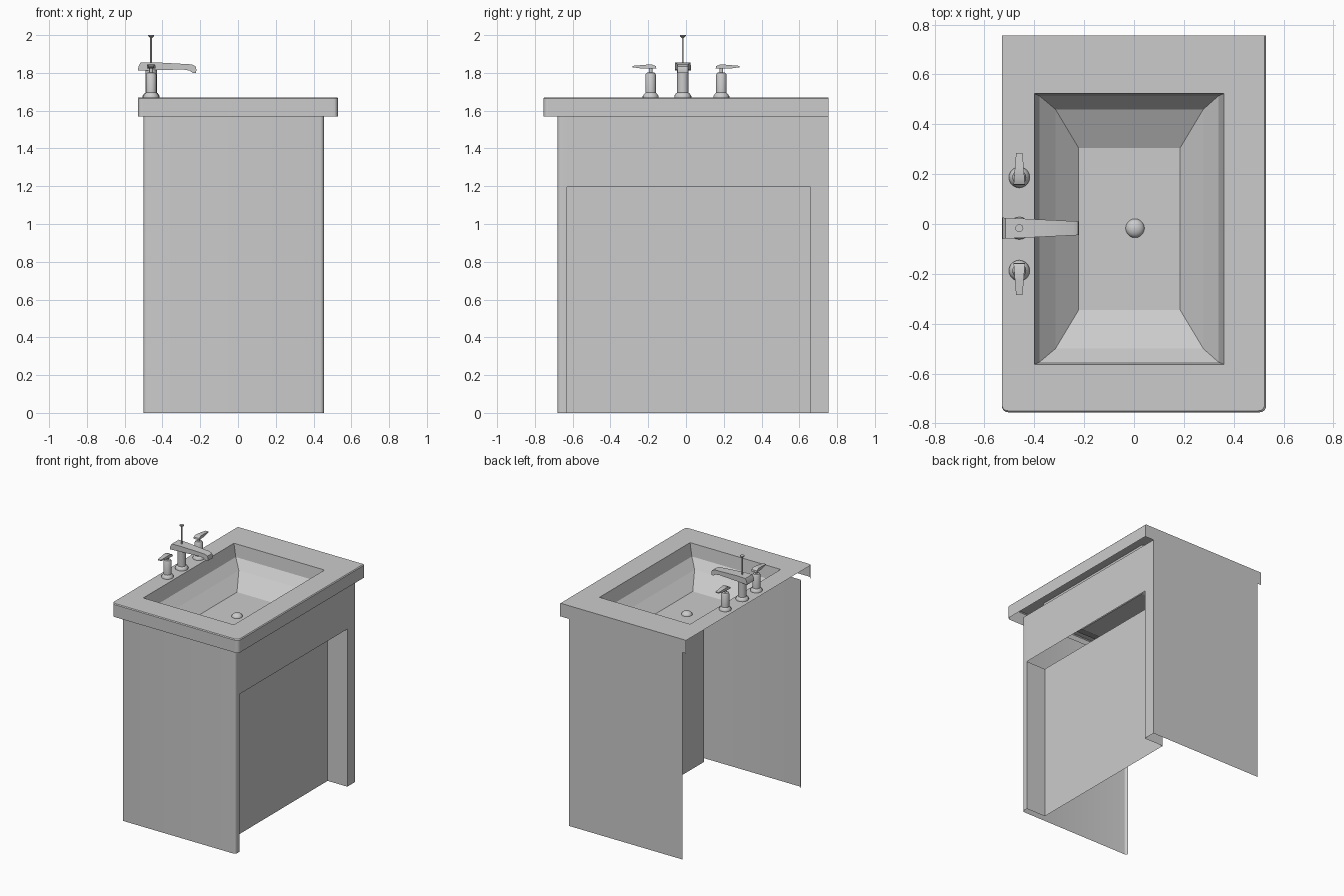
import bpy, bmesh
from math import sin, cos, pi
from mathutils import Matrix

if "Cube" in bpy.data.objects:
    bpy.data.objects.remove(bpy.data.objects["Cube"])


def finish(name, bm, smooth=False):
    me = bpy.data.meshes.new(name)
    bm.to_mesh(me)
    bm.free()
    ob = bpy.data.objects.new(name, me)
    bpy.context.collection.objects.link(ob)
    if smooth:
        bpy.ops.object.select_all(action='DESELECT')
        bpy.context.view_layer.objects.active = ob
        ob.select_set(True)
        bpy.ops.object.shade_smooth_by_angle(angle=0.7)
    return ob


def ring(bm, pts, z):
    return [bm.verts.new((x, y, z)) for x, y in pts]


def skin(bm, a, b, closed=False):
    n = len(a)
    for i in range(n if closed else n - 1):
        j = (i + 1) % n
        bm.faces.new((a[i], a[j], b[j], b[i]))


def sheet(name, pts, z0, z1, smooth=False):
    bm = bmesh.new()
    skin(bm, ring(bm, pts, z0), ring(bm, pts, z1))
    return finish(name, bm, smooth)


def rect(x0, x1, y0, y1):
    return [(x0, y0), (x1, y0), (x1, y1), (x0, y1)]


def rounded_front(x0, x1, y, r, n=5):
    left = [(x0 + r - r * cos(t), y + r - r * sin(t)) for t in [i * pi / 2 / n for i in range(n + 1)]]
    right = [(x1 - r + r * sin(t), y + r - r * cos(t)) for t in [i * pi / 2 / n for i in range(n + 1)]]
    return left + right


def lathe(name, profile, x, y, seg=20):
    bm = bmesh.new()
    rings = [ring(bm, [(x + r * cos(2 * pi * i / seg), y + r * sin(2 * pi * i / seg))
                       for i in range(seg)], z) for r, z in profile]
    for a, b in zip(rings, rings[1:]):
        skin(bm, a, b, True)
    bm.faces.new(rings[-1])
    return finish(name, bm, True)


def blade(name, profile, w0, w1, x, y, angle):
    # side profile (u, z), width tapering from w0 to w1 along u
    bm = bmesh.new()
    u0, u1 = min(p[0] for p in profile), max(p[0] for p in profile)
    sides = []
    for s in (-1, 1):
        sides.append([bm.verts.new((u, s * (w0 + (w1 - w0) * (u - u0) / (u1 - u0)) / 2, z))
                      for u, z in profile])
    skin(bm, sides[0], sides[1], True)
    bm.faces.new(sides[0])
    bm.faces.new(sides[1][::-1])
    bmesh.ops.recalc_face_normals(bm, faces=bm.faces)
    bmesh.ops.transform(bm, verts=bm.verts,
                        matrix=Matrix.Translation((x, y, 0)) @ Matrix.Rotation(angle, 4, 'Z'))
    return finish(name, bm, True)


# Cabinet: open-backed sheet panels with a recess in the +x side
CX, RX, Y0, Y1 = 0.455, 0.29, -0.63, 0.66
sheet("cabinet_front_panel", rounded_front(-0.50, CX, -0.68, 0.02) + [(CX, Y0)], 0, 1.57, True)
sheet("cabinet_back_panel", [(CX, Y1), (CX, 0.755), (-0.50, 0.755)], 0, 1.57)
sheet("cabinet_header", [(CX, Y0), (CX, Y1)], 1.195, 1.57)
sheet("cabinet_recess", [(CX, Y0), (RX, Y0), (RX, Y1), (CX, Y1)], 0, 1.195)

# Countertop: skirt on three sides, eased edge, top with basin opening
opening = rect(-0.40, 0.36, -0.563, 0.523)
bm = bmesh.new()
outlines = []
for d, z in ((0, 1.57), (0, 1.664), (0.006, 1.67)):
    pts = rounded_front(-0.53, 0.53 - d, -0.755 + d, 0.025) + [(0.53 - d, 0.755), (-0.53, 0.755)]
    outlines.append(ring(bm, pts, z))
skin(bm, outlines[0], outlines[1])
skin(bm, outlines[1], outlines[2])
edges = []
for loop in (outlines[2], ring(bm, opening, 1.67)):
    for a, b in zip(loop, loop[1:] + loop[:1]):
        edges.append(bm.edges.get((a, b)) or bm.edges.new((a, b)))
bmesh.ops.triangle_fill(bm, edges=edges, use_beauty=True, normal=(0, 0, 1))
finish("countertop", bm)

# Basin: steep rim easing into a sloped bowl and flat floor
bm = bmesh.new()
levels = [ring(bm, p, z) for p, z in (
    (opening, 1.67),
    (rect(-0.378, 0.338, -0.553, 0.513), 1.575),
    (rect(-0.315, 0.278, -0.50, 0.46), 1.51),
    (rect(-0.222, 0.185, -0.345, 0.305), 1.43))]
for a, b in zip(levels, levels[1:]):
    skin(bm, a, b, True)
bm.faces.new(levels[-1])
finish("basin", bm)

# Domed drain plug
lathe("drain_plug", [(0.038 * cos(t), 1.43 + 0.026 * sin(t))
                     for t in [i * pi / 2 / 6 * 0.97 for i in range(7)]], 0.004, -0.017)

# Spout with its column and lift rod
FX, FY = -0.46, -0.017
lathe("spout_column", [(0.045, 1.67), (0.045, 1.678), (0.036, 1.692), (0.03, 1.695), (0.03, 1.815)], FX, FY)
blade("spout", [(-0.07, 1.812), (-0.067, 1.835), (-0.055, 1.856), (0.02, 1.856), (0.215, 1.845),
                (0.235, 1.835), (0.24, 1.818), (0.238, 1.80), (0.22, 1.80), (0.205, 1.812),
                (0.17, 1.818)], 0.085, 0.055, FX, FY, 0)
lathe("lift_rod", [(0.005, 1.85), (0.005, 1.985), (0.016, 1.995), (0.016, 2.0)], FX, FY, 12)

# Two lever handles mirrored either side of the spout
for s, side in ((1, "left"), (-1, "right")):
    hy = FY + s * 0.204 if s > 0 else FY - 0.17
    lathe(side + "_handle_column", [(0.042, 1.67), (0.042, 1.677), (0.033, 1.69), (0.028, 1.695),
                                    (0.028, 1.79), (0.022, 1.80), (0.01, 1.803), (0.01, 1.825)], FX, hy)
    blade(side + "_handle_lever", [(-0.03, 1.822), (-0.028, 1.835), (-0.005, 1.845), (0.04, 1.842),
                                   (0.097, 1.837), (0.097, 1.83), (0.04, 1.822)],
          0.046, 0.026, FX, hy, s * pi / 2)
